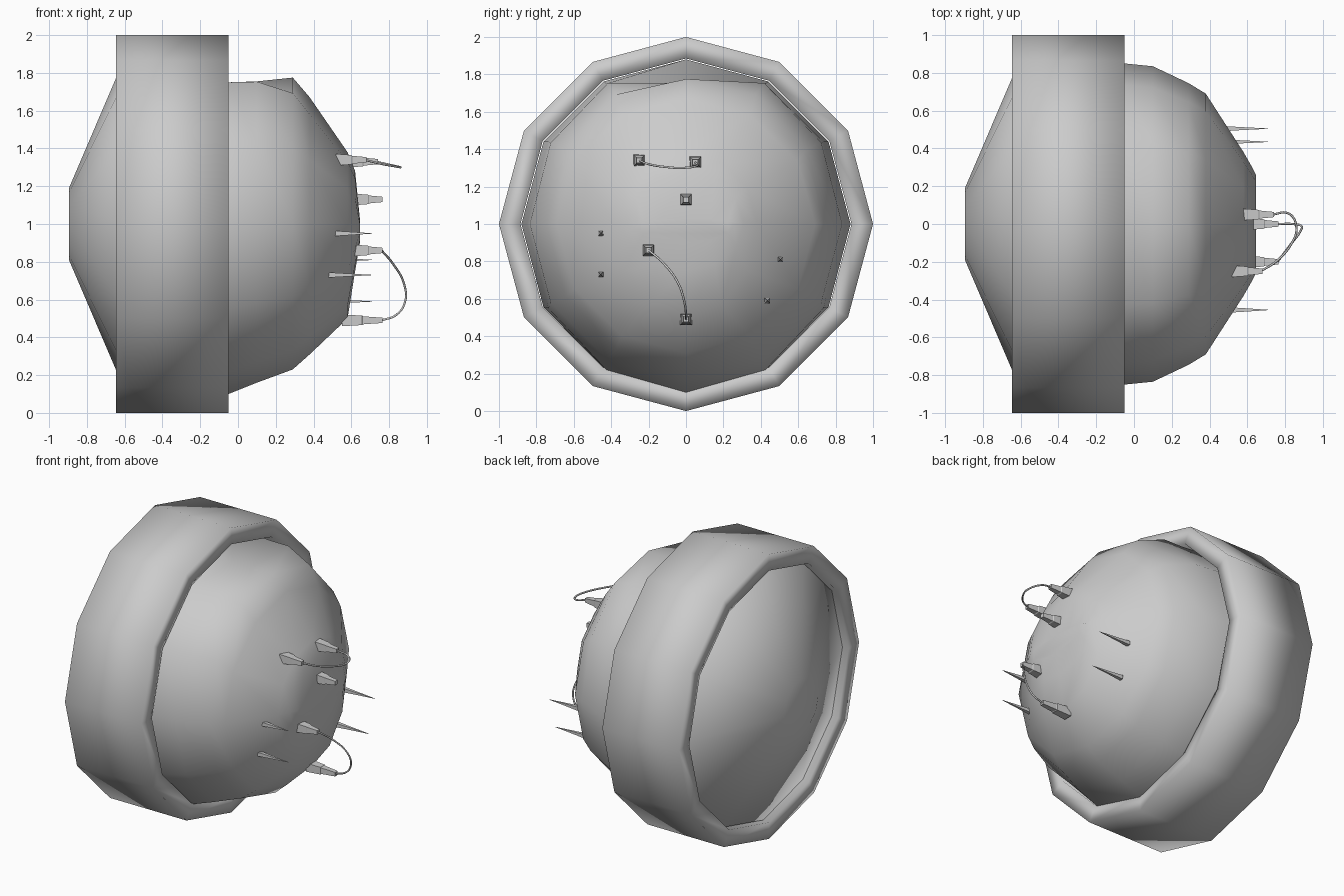
import bpy, bmesh, math
from mathutils import Vector

if "Cube" in bpy.data.objects:
    bpy.data.objects.remove(bpy.data.objects["Cube"])


def make_object(name, bm, smooth):
    bmesh.ops.recalc_face_normals(bm, faces=bm.faces[:])
    me = bpy.data.meshes.new(name)
    bm.to_mesh(me)
    bm.free()
    for p in me.polygons:
        p.use_smooth = smooth
    ob = bpy.data.objects.new(name, me)
    bpy.context.collection.objects.link(ob)
    return ob


def loft(name, sections, smooth, closed=False):
    """Join point loops; cap the ends, or join last loop to the first."""
    bm = bmesh.new()
    loops = [[bm.verts.new(p) for p in s] for s in sections]
    n = len(loops[0])
    pairs = list(zip(loops, loops[1:]))
    if closed:
        pairs.append((loops[-1], loops[0]))
    else:
        bm.faces.new(loops[0])
        bm.faces.new(loops[-1])
    for a, b in pairs:
        for i in range(n):
            j = (i + 1) % n
            bm.faces.new((a[i], a[j], b[j], b[i]))
    return make_object(name, bm, smooth)


def oval(x, half_y, up, down, limit=9.0):
    """Twelve-sided section around the x axis, with separate upper and lower heights."""
    pts = []
    for i in range(12):
        a = math.radians(30 * i)
        s = math.sin(a)
        pts.append((x, half_y * math.cos(a), 1 + min(limit, s * (up if s > 0 else down))))
    return pts


# Thick twelve-sided band around the body
band = [(-0.645, 1.0), (-0.05, 1.0), (-0.05, 0.885), (-0.645, 0.885)]
loft("outer_band", [oval(x, r, r, r) for x, r in band], True, closed=True)

# Faceted body: conical back, domed front, flattened top
body = [
    (-0.895, 0.19, 0.19, 0.19),
    (-0.60, 0.88, 0.88, 0.88),
    (-0.35, 0.88, 0.88, 0.89),
    (-0.05, 0.85, 0.88, 0.90, 0.75),
    (0.10, 0.835, 0.87, 0.84, 0.755),
    (0.29, 0.745, 0.80, 0.77, 0.775),
    (0.38, 0.69, 0.67, 0.69),
    (0.58, 0.38, 0.38, 0.50),
    (0.62, 0.31, 0.28, 0.25),
    (0.645, 0.26, 0.03, 0.10),
]
loft("domed_body", [oval(*s) for s in body], True)


def square(x, y, z, h):
    return [(x, y + sy * h, z + sz * h) for sy, sz in ((-1, -1), (1, -1), (1, 1), (-1, 1))]


# Stepped square plugs: y, z, start x, end x
plugs = [(-0.25, 1.34, 0.52, 0.68), (0.05, 1.33, 0.58, 0.74), (0, 1.13, 0.61, 0.765),
         (-0.2, 0.86, 0.61, 0.765), (0, 0.49, 0.55, 0.765)]
for i, (y, z, x0, x1) in enumerate(plugs):
    m = x0 + (x1 - x0) * 0.5
    loft(f"plug_{i + 1}", [square(x0, y, z, 0.031), square(m, y, z, 0.025),
                           square(m + 0.005, y, z, 0.021), square(x1, y, z, 0.014)], False)

# Thin pointed spikes: y, z, start x
for i, (y, z, x0) in enumerate([(-0.455, 0.95, 0.51), (-0.455, 0.73, 0.48),
                                (0.505, 0.81, 0.47), (0.435, 0.59, 0.47)]):
    loft(f"spike_{i + 1}", [square(x0, y, z, 0.014), square(x0 + 0.08, y, z, 0.009),
                            square(0.71, y, z, 0.001)], False)


def wire(name, points):
    cu = bpy.data.curves.new(name, 'CURVE')
    cu.dimensions = '3D'
    cu.bevel_depth = 0.006
    cu.bevel_resolution = 1
    cu.resolution_u = 6
    sp = cu.splines.new('BEZIER')
    sp.bezier_points.add(len(points) - 1)
    for bp, p in zip(sp.bezier_points, points):
        bp.co = Vector(p)
        bp.handle_left_type = bp.handle_right_type = 'AUTO'
    ob = bpy.data.objects.new(name, cu)
    bpy.context.collection.objects.link(ob)


# Looping wires between plugs
wire("upper_wire", [(0.67, -0.25, 1.34), (0.75, -0.20, 1.32), (0.83, -0.11, 1.305),
                    (0.86, -0.02, 1.30), (0.82, 0.055, 1.31), (0.73, 0.05, 1.33)])
wire("lower_wire", [(0.76, -0.2, 0.86), (0.82, -0.12, 0.79), (0.88, -0.04, 0.68),
                    (0.885, -0.01, 0.59), (0.84, 0, 0.52), (0.76, 0, 0.49)])
